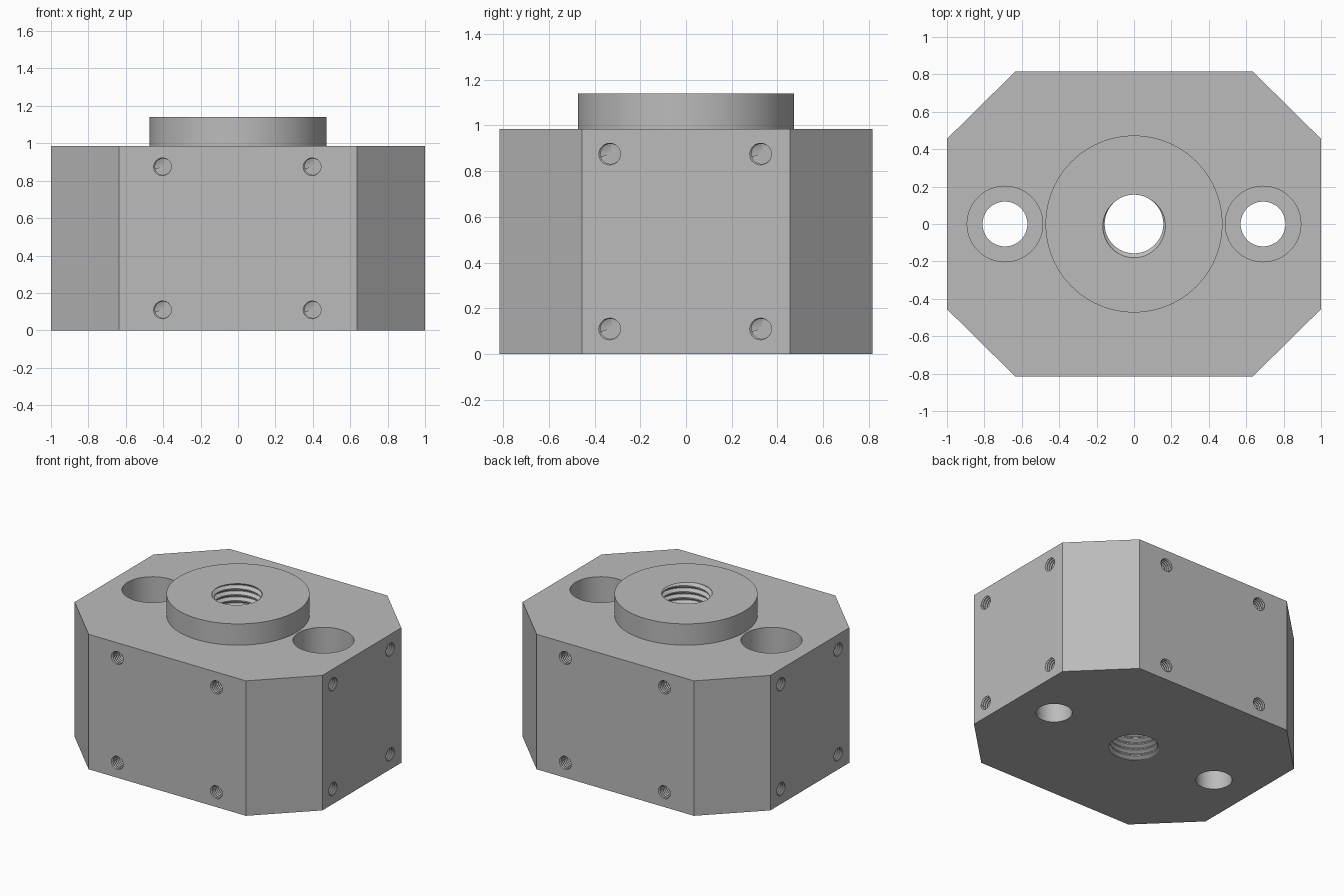
import bpy, bmesh
from math import pi, sin, cos
from mathutils import Vector, Matrix

cube = bpy.data.objects.get("Cube")
if cube:
    bpy.data.objects.remove(cube, do_unlink=True)

BLOCK_TOP, BOSS_TOP = 0.985, 1.14

steel = bpy.data.materials.new("plain_grey")
steel.use_nodes = True
GREY = (0.5, 0.5, 0.5, 1)
steel.diffuse_color = GREY
steel.node_tree.nodes["Principled BSDF"].inputs["Base Color"].default_value = GREY


def make_object(name, bm):
    bmesh.ops.recalc_face_normals(bm, faces=bm.faces[:])
    mesh = bpy.data.meshes.new(name)
    bm.to_mesh(mesh)
    bm.free()
    mesh.materials.append(steel)
    ob = bpy.data.objects.new(name, mesh)
    bpy.context.collection.objects.link(ob)
    return ob


def prism(bm, points, z0, z1):
    low = [bm.verts.new((x, y, z0)) for x, y in points]
    high = [bm.verts.new((x, y, z1)) for x, y in points]
    bm.faces.new(low[::-1])
    bm.faces.new(high)
    for i in range(len(points)):
        j = (i + 1) % len(points)
        bm.faces.new((low[i], low[j], high[j], high[i]))


def lathe(bm, profile, cx, segs=64):
    """Closed solid of revolution about a vertical axis at x = cx."""
    rings = [[bm.verts.new((cx + r * cos(2 * pi * i / segs), r * sin(2 * pi * i / segs), z))
              for i in range(segs)] for r, z in profile]
    bm.faces.new(rings[0][::-1])
    bm.faces.new(rings[-1])
    for a, b in zip(rings, rings[1:]):
        for i in range(segs):
            j = (i + 1) % segs
            bm.faces.new((a[i], a[j], b[j], b[i]))


def thread(bm, matrix, minor, major, pitch, z0, turns, segs):
    """Helical tap: rows climb one pitch per turn, so the seam joins a row to one a turn higher."""
    form = ((0, minor), (0.2, minor), (0.57, major), (0.67, major))
    n = len(form)
    grid = []
    for k in range(turns * n + 1):
        f, r = form[k % n]
        z = z0 + pitch * (k // n + f)
        grid.append([bm.verts.new(matrix @ Vector((
            r * cos(2 * pi * i / segs), r * sin(2 * pi * i / segs), z + pitch * i / segs)))
            for i in range(segs)])
    last = len(grid) - 1

    # The first turn's end column and the last turn's end column are shared through the seam
    def vert(k, i):
        return grid[k][i] if i < segs else grid[k + n][0]

    for k in range(last):
        for i in range(segs):
            if i == segs - 1 and k + 1 + n > last:
                continue
            bm.faces.new((vert(k, i), vert(k, i + 1), vert(k + 1, i + 1), vert(k + 1, i)))
    # Fan caps over the stepped ends
    start = [grid[0][i] for i in range(segs)] + [grid[k][0] for k in range(n, 0, -1)]
    end = [grid[last][i] for i in range(segs)] + [grid[k][segs - 1] for k in range(last - 1, last - n - 1, -1)]
    for loop, z in ((start, z0 + pitch / 2), (end, z0 + pitch * (turns + 0.5))):
        hub = bm.verts.new(matrix @ Vector((0, 0, z)))
        for i in range(len(loop)):
            bm.faces.new((loop[i], loop[(i + 1) % len(loop)], hub))


# Octagonal block
bm = bmesh.new()
prism(bm, [(1, -0.455), (1, 0.455), (0.635, 0.815), (-0.635, 0.815),
           (-1, 0.455), (-1, -0.455), (-0.635, -0.815), (0.635, -0.815)], 0, BLOCK_TOP)
block = make_object("mounting_block", bm)

# Round boss on top
bm = bmesh.new()
lathe(bm, [(0.473, 0.8), (0.473, BOSS_TOP)], 0, 96)
boss = make_object("round_boss", bm)

# Counterbored bolt holes and threaded centre bore
bm = bmesh.new()
for side in (-1, 1):
    lathe(bm, [(0.12, -0.1), (0.12, 0.73), (0.202, 0.73), (0.202, 1.1)], side * 0.69)
PITCH = 0.0436
thread(bm, Matrix.Identity(4), 0.157, 0.18, PITCH, BOSS_TOP - 28.37 * PITCH, 31, 48)

# Tapped holes in the four main sides
for inward, reach, spread in (((0, 1, 0), 0.815, 0.4), ((0, -1, 0), 0.815, 0.4),
                              ((1, 0, 0), 1, 0.33), ((-1, 0, 0), 1, 0.33)):
    d = Vector(inward)
    across = Vector((d.y, -d.x, 0))
    turn = d.to_track_quat('Z', 'Y').to_matrix().to_4x4()
    for s in (-spread, spread):
        for z in (0.11, 0.875):
            place = Matrix.Translation(-d * reach + across * s + Vector((0, 0, z))) @ turn
            thread(bm, place, 0.044, 0.052, 0.0175, -0.045, 15, 20)
holes = make_object("hole_cutter", bm)

# Join the boss, cut the holes, then bake the result
for tool, op in ((boss, 'UNION'), (holes, 'DIFFERENCE')):
    tool.hide_render = True
    mod = block.modifiers.new(op.lower(), 'BOOLEAN')
    mod.object, mod.operation, mod.solver = tool, op, 'EXACT'
bpy.context.view_layer.update()
baked = bpy.data.meshes.new_from_object(block.evaluated_get(bpy.context.evaluated_depsgraph_get()))
block.modifiers.clear()
block.data = baked
for tool in (boss, holes):
    bpy.data.objects.remove(tool, do_unlink=True)

bpy.ops.object.select_all(action='DESELECT')
block.select_set(True)
bpy.context.view_layer.objects.active = block
bpy.ops.object.shade_smooth_by_angle(angle=pi / 6)
